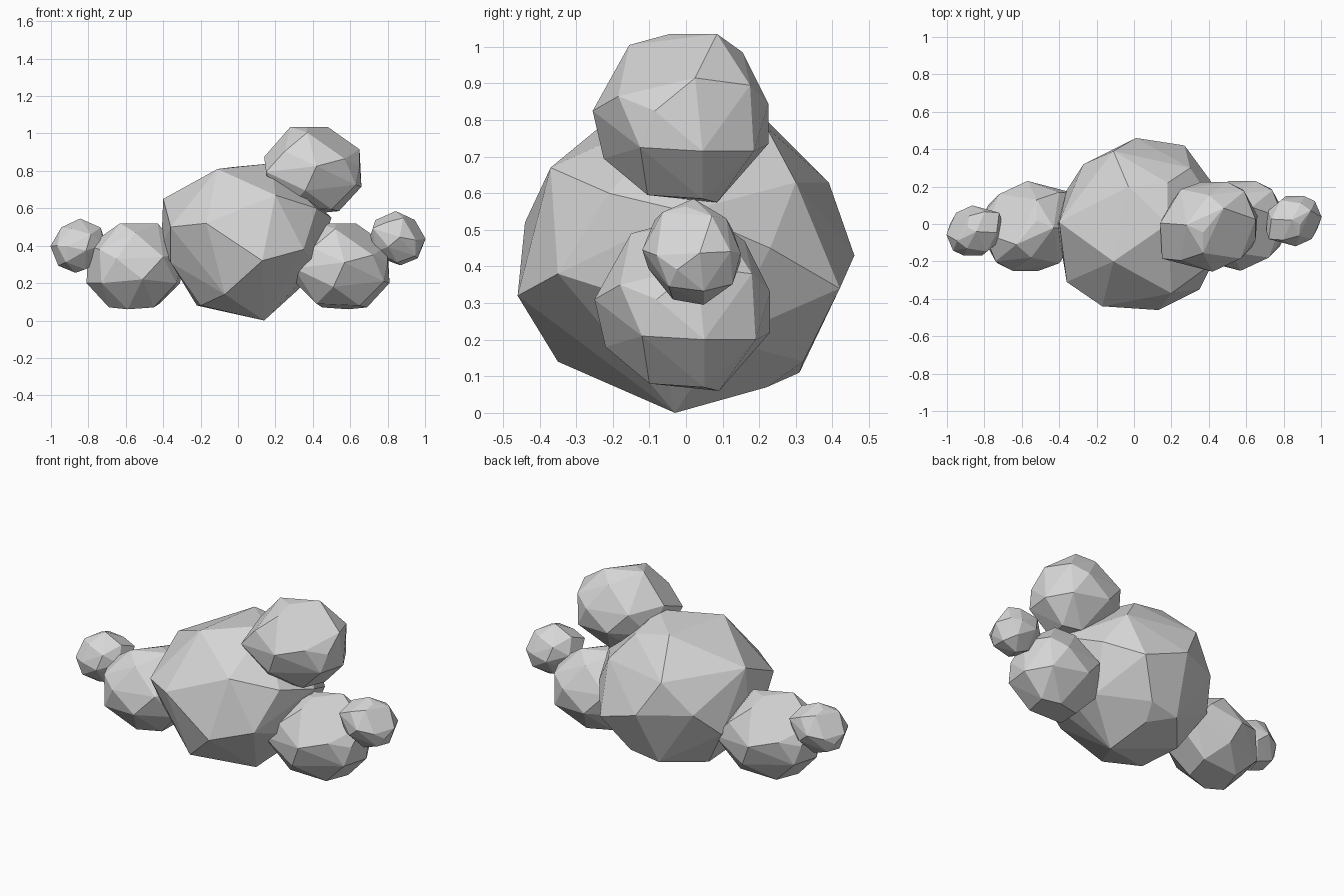
import bpy
import bmesh
from math import radians
from mathutils import Vector

default_cube = bpy.data.objects.get("Cube")
if default_cube:
    bpy.data.objects.remove(default_cube, do_unlink=True)

# One plain grey for the whole cloud
grey = bpy.data.materials.new("cloud grey")
grey.use_nodes = True
grey.diffuse_color = (0.68, 0.68, 0.68, 1)
grey.node_tree.nodes["Principled BSDF"].inputs["Base Color"].default_value = grey.diffuse_color


def faceted_puff(name, rings, centre=(0, 0, 0), size=1.0, tilt=0, turn=0):
    """Wrap the stacked corner rings in a flat-faced convex skin."""
    bm = bmesh.new()
    for ring in rings:
        for corner in ring:
            bm.verts.new(Vector(corner) * size)
    skin = bmesh.ops.convex_hull(bm, input=bm.verts[:])
    spare = set(skin["geom_interior"]) | set(skin["geom_unused"])
    spare_verts = [g for g in spare if isinstance(g, bmesh.types.BMVert)]
    bmesh.ops.delete(bm, geom=spare_verts, context="VERTS")
    # Merge nearly level triangles into larger facets
    bmesh.ops.dissolve_limit(bm, angle_limit=radians(5), verts=bm.verts[:], edges=bm.edges[:])
    bmesh.ops.recalc_face_normals(bm, faces=bm.faces[:])
    mesh = bpy.data.meshes.new(name)
    bm.to_mesh(mesh)
    bm.free()
    mesh.materials.append(grey)
    puff = bpy.data.objects.new(name, mesh)
    puff.location = centre
    puff.rotation_euler = (0, radians(tilt), radians(turn))
    bpy.context.collection.objects.link(puff)
    return puff


# Corner rings of the large central puff, from the ground up
body_foot = [(.14, -.03, 0), (-.07, -.35, .14), (-.2, -.17, .08), (-.22, .1, .08),
             (-.04, .31, .11), (.14, .32, .14), (.1, .22, .07), (.36, .1, .2)]
body_waist = [(.13, -.46, .32), (.35, -.35, .38), (.42, -.1, .3), (.27, .42, .34),
              (.01, .46, .43), (-.36, .18, .31), (-.36, -.2, .31), (-.41, 0, .4),
              (.41, .23, .45), (-.27, .32, .45)]
body_shoulder = [(-.17, -.44, .52), (.2, -.37, .67), (.42, -.21, .6), (.5, 0, .55),
                 (.3, .3, .63), (-.11, .39, .63), (-.4, .01, .65), (-.36, -.31, .5)]
body_crown = [(-.11, -.2, .81), (-.03, .2, .82), (.18, 0, .84), (.18, .22, .78)]

# Corner rings of the smaller puff, measured about its own centre
lobe_foot = [(.14, .06, -.22), (.04, .1, -.23), (.1, -.09, -.21), (-.1, .06, -.22),
             (-.13, -.1, -.2)]
lobe_waist = [(.26, .06, -.09), (.23, -.11, -.08), (.18, .2, -.09), (-.04, .24, -.07),
              (-.04, -.21, -.11), (-.25, -.17, -.01), (-.24, -.09, -.09),
              (-.22, .1, -.09)]
lobe_shoulder = [(.02, -.24, .02), (.17, -.17, .06), (.25, -.07, .02), (.25, .04, .11),
                 (.19, .19, .09), (.1, .24, .04), (-.15, .2, .05), (-.26, .02, .07),
                 (-.15, -.18, .1)]
lobe_crown = [(-.12, .01, .23), (-.03, -.03, .23), (.08, .1, .23), (0, .17, .18),
              (-.03, -.14, .2)]

body = [body_foot, body_waist, body_shoulder, body_crown]
lobe = [lobe_foot, lobe_waist, lobe_shoulder, lobe_crown]

# Central puff with one lobe on top
faceted_puff("central_puff", body)
faceted_puff("top_puff", lobe, centre=(.4, -.015, .805))

# Each side has a lobe and a small outer puff; the right side is the left turned about
for label, side, turn, outer_y, outer_z in (("left", 1, 0, .015, .44),
                                            ("right", -1, 180, -.035, .4)):
    faceted_puff(label + "_side_puff", lobe, centre=(.55 * side, -.01, .29), turn=turn)
    faceted_puff(label + "_outer_puff", lobe, centre=(.85 * side, outer_y, outer_z),
                 size=0.56, tilt=25, turn=turn)
